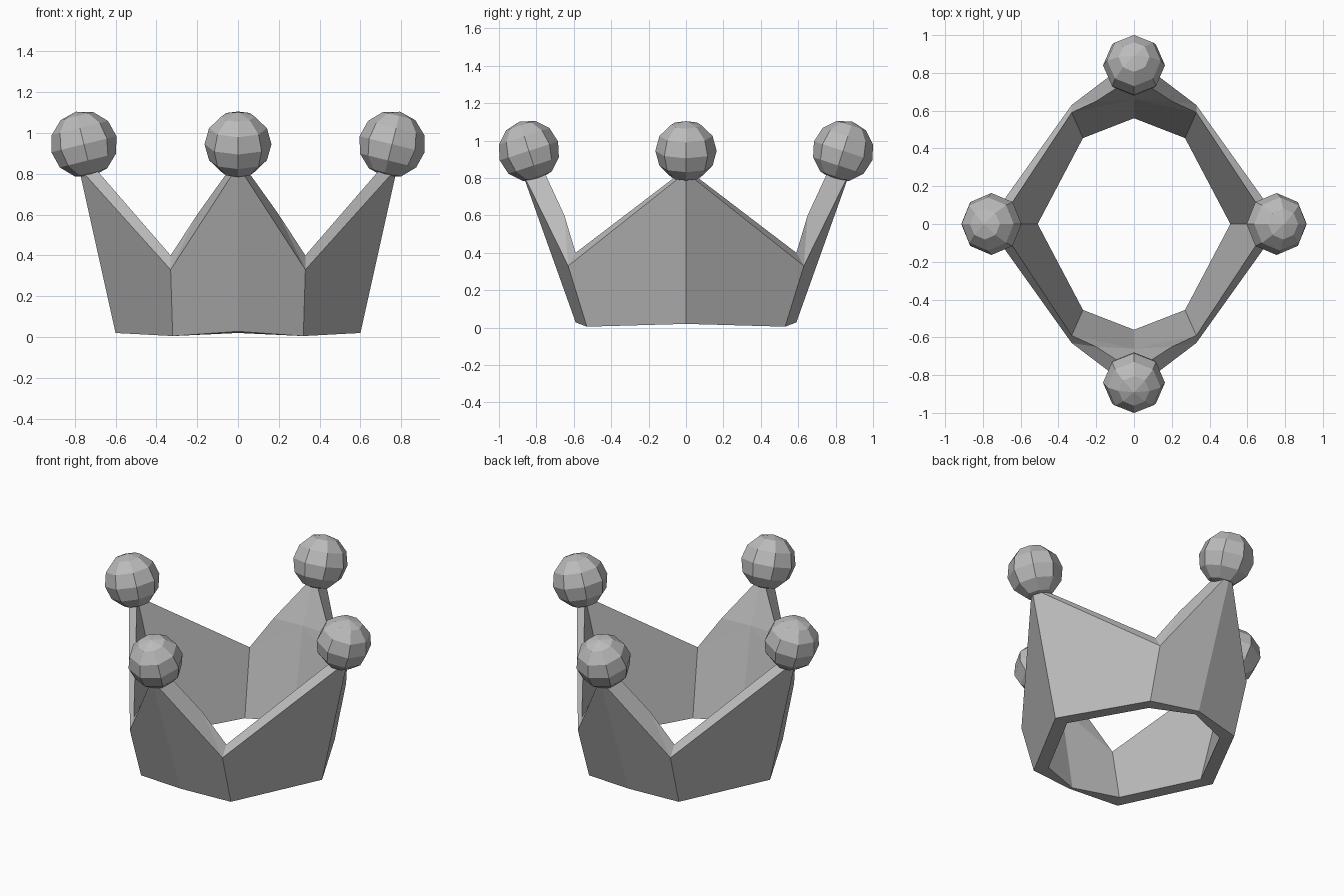
import bpy
import bmesh
import math
from mathutils import Matrix, Vector

cube = bpy.data.objects.get("Cube")
if cube:
    bpy.data.objects.remove(cube, do_unlink=True)

metal = bpy.data.materials.new("plain grey")
metal.use_nodes = True
GREY = (0.5, 0.5, 0.5, 1)
metal.diffuse_color = GREY
metal.node_tree.nodes["Principled BSDF"].inputs["Base Color"].default_value = GREY


def make_object(name, bm):
    mesh = bpy.data.meshes.new(name)
    bm.to_mesh(mesh)
    bm.free()
    mesh.materials.append(metal)
    obj = bpy.data.objects.new(name, mesh)
    bpy.context.collection.objects.link(obj)
    return obj


# Band: a quarter of the wall, mirrored to all four sides
bm = bmesh.new()


def vert(x, y, z):
    return bm.verts.new((x, y, z))


# Side prong column (+x)
side_out_low, side_out_tip = vert(0.60, 0, 0.02), vert(0.78, 0, 0.83)
side_in_low, side_in_tip = vert(0.51, 0, 0.02), vert(0.72, 0, 0.85)
# Valley column between prongs
gap_out_low, gap_out_top = vert(0.32, -0.53, 0.005), vert(0.33, -0.63, 0.33)
gap_in_low, gap_in_top = vert(0.27, -0.455, 0.01), vert(0.33, -0.59, 0.40)
# Front prong column, with a bend on the inner wall
front_out_low, front_out_tip = vert(0, -0.59, 0.028), vert(0, -0.88, 0.84)
front_in_low, front_in_tip = vert(0, -0.56, 0.02), vert(0, -0.78, 0.88)
bend_edge, bend_mid = vert(0.2, -0.65, 0.60), vert(0, -0.66, 0.60)

for face in (
    # outer walls
    (side_out_low, side_out_tip, gap_out_top, gap_out_low),
    (gap_out_low, gap_out_top, front_out_tip, front_out_low),
    # inner walls
    (side_in_low, gap_in_low, gap_in_top, side_in_tip),
    (gap_in_low, front_in_low, bend_mid, gap_in_top),
    (gap_in_top, bend_mid, bend_edge),
    (bend_edge, bend_mid, front_in_tip),
    # sloping top edges
    (side_out_tip, side_in_tip, gap_in_top, gap_out_top),
    (gap_out_top, gap_in_top, bend_edge),
    (gap_out_top, bend_edge, front_in_tip, front_out_tip),
    # underside
    (side_out_low, gap_out_low, gap_in_low, side_in_low),
    (gap_out_low, front_out_low, front_in_low, gap_in_low),
):
    bm.faces.new(face)

for axis in ("X", "Y"):
    bmesh.ops.mirror(bm, geom=bm.verts[:] + bm.edges[:] + bm.faces[:],
                     merge_dist=0.001, axis=axis)
bmesh.ops.remove_doubles(bm, verts=bm.verts[:], dist=0.001)
bmesh.ops.recalc_face_normals(bm, faces=bm.faces[:])
make_object("crown_band", bm)


# Balls on the prong tips, each leaning outward with its prong
def ball(name, center, lean):
    axis = Vector((center[0], center[1], 0)).normalized()
    tilt = Vector((0, 0, 1)).rotation_difference(
        Vector((0, 0, math.cos(lean))) + axis * math.sin(lean))
    bm = bmesh.new()
    bmesh.ops.create_uvsphere(bm, u_segments=8, v_segments=6, radius=0.164)
    bm.transform(Matrix.Translation(center) @ tilt.to_matrix().to_4x4())
    make_object(name, bm)


SIDE_LEAN, FRONT_LEAN = math.radians(14), math.radians(18)
ball("left_ball", (0.755, 0, 0.945), SIDE_LEAN)
ball("right_ball", (-0.755, 0, 0.945), SIDE_LEAN)
ball("front_ball", (0, -0.84, 0.945), FRONT_LEAN)
ball("back_ball", (0, 0.84, 0.945), FRONT_LEAN)
